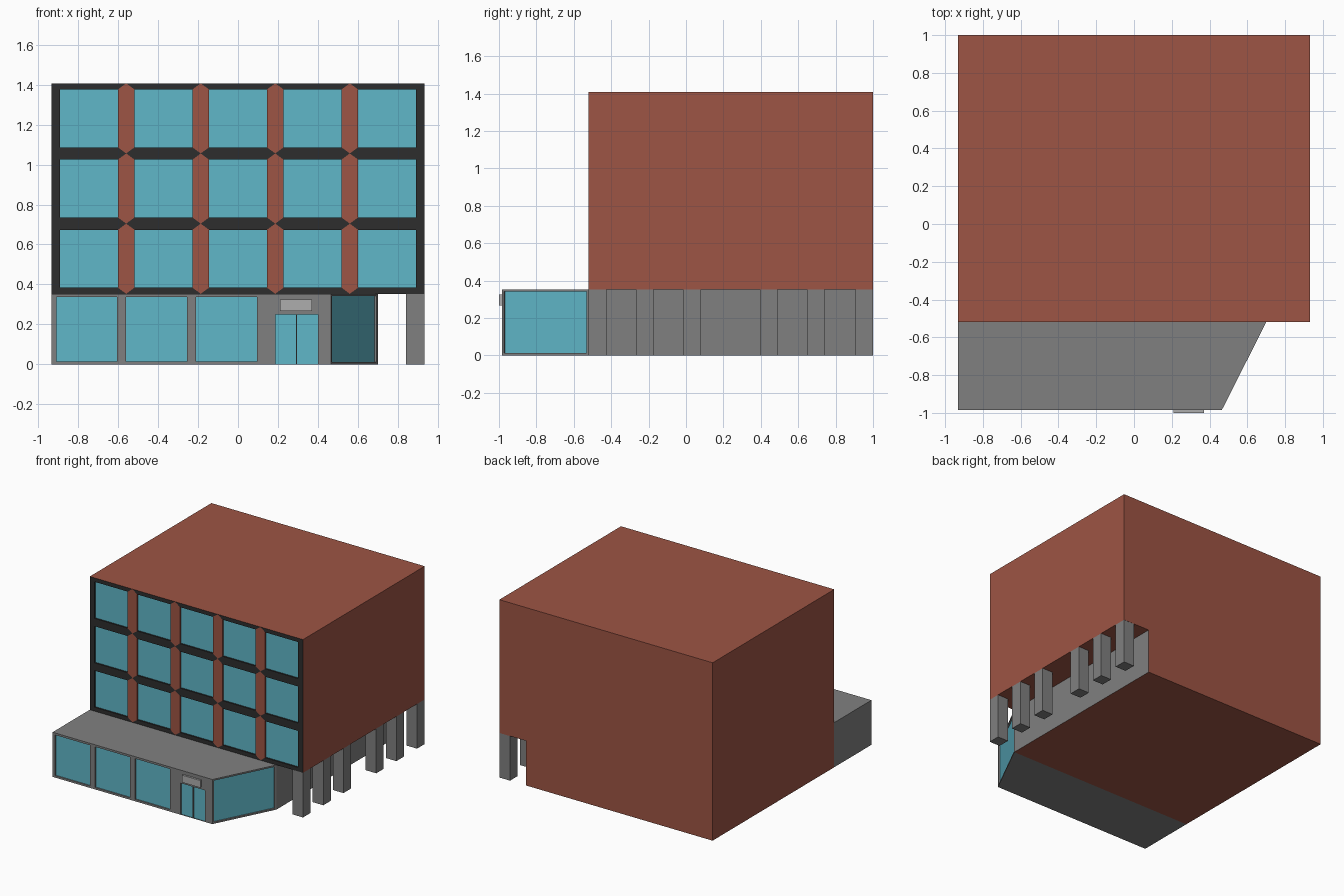
import bpy, bmesh
from mathutils import Vector

if "Cube" in bpy.data.objects:
    bpy.data.objects.remove(bpy.data.objects["Cube"])

W, YF, YB, YA = 0.933, -0.52, 1.0, -0.985   # half width, facade, back, annex front
Z1, Z2 = 0.353, 1.407                       # ground floor top, roof
XC, XR = 0.465, 0.70                        # annex corner, recessed right wall


def material(name, rgb):
    m = bpy.data.materials.new(name)
    m.diffuse_color = (*rgb, 1)
    m.use_nodes = True
    m.node_tree.nodes["Principled BSDF"].inputs["Base Color"].default_value = m.diffuse_color
    return m


MATS = [material("grey", (0.216, 0.216, 0.216)),
        material("brick", (0.337, 0.089, 0.058)),
        material("dark_frame", (0.027, 0.027, 0.027)),
        material("glass", (0.117, 0.474, 0.58)),
        material("sign_grey", (0.42, 0.42, 0.42))]
GREY, BRICK, DARK, GLASS, SIGN = range(5)


def finish(bm, name):
    bmesh.ops.remove_doubles(bm, verts=bm.verts, dist=1e-5)
    me = bpy.data.meshes.new(name)
    bm.to_mesh(me)
    bm.free()
    for m in MATS:
        me.materials.append(m)
    ob = bpy.data.objects.new(name, me)
    bpy.context.collection.objects.link(ob)
    return ob


def face(bm, pts, mat):
    f = bm.faces.new([bm.verts.new(p) for p in pts])
    f.material_index = mat


def prism(name, outline, z0, z1, side_mats, cap_mat):
    """Counter-clockwise outline extruded up; a side material of None leaves that side open."""
    bm = bmesh.new()
    n = len(outline)
    for i, mat in enumerate(side_mats):
        if mat is not None:
            a, b = outline[i], outline[(i + 1) % n]
            face(bm, [(*a, z0), (*b, z0), (*b, z1), (*a, z1)], mat)
    face(bm, [(*p, z1) for p in outline], cap_mat)
    face(bm, [(*p, z0) for p in reversed(outline)], cap_mat)
    return finish(bm, name)


def box(name, x0, x1, y0, y1, z0, z1, mat):
    return prism(name, [(x0, y0), (x1, y0), (x1, y1), (x0, y1)], z0, z1, [mat] * 4, mat)


def window_cell(bm, origin, u, outer, inner, mats, depth=0.012):
    """Mitred frame (bottom, right, top, left) round a recessed pane."""
    up = Vector((0, 0, 1))
    back = -u.cross(up) * depth

    def ring(r, off):
        a, b, c, d = r
        return [origin + u * x + up * z + off for x, z in ((a, c), (b, c), (b, d), (a, d))]

    o, i, p = ring(outer, Vector()), ring(inner, Vector()), ring(inner, back)
    for k in range(4):
        j = (k + 1) % 4
        gap = abs((inner[2] - outer[2], outer[1] - inner[1],
                   outer[3] - inner[3], inner[0] - outer[0])[k])
        if gap > 1e-4:
            face(bm, [o[k], o[j], i[j], i[k]], mats[k])
        face(bm, [i[k], i[j], p[j], p[k]], mats[k])
    face(bm, p, GLASS)


# Brick upper storeys, front left open for the facade
prism("upper_block", [(-W, YF), (W, YF), (W, YB), (-W, YB)], Z1, Z2,
      [None, BRICK, BRICK, BRICK], BRICK)

# Facade: 5 x 3 windows, dark bands and brick piers
bm = bmesh.new()
cw, ch, bar = 2 * W / 5, (Z2 - Z1) / 3, (0.042, 0.031)
for c in range(5):
    for r in range(3):
        x0, z0 = -W + c * cw, Z1 + r * ch
        window_cell(bm, Vector((0, YF, 0)), Vector((1, 0, 0)),
                    (x0, x0 + cw, z0, z0 + ch),
                    (x0 + bar[0], x0 + cw - bar[0], z0 + bar[1], z0 + ch - bar[1]),
                    (DARK, DARK if c == 4 else BRICK, DARK, DARK if c == 0 else BRICK))
finish(bm, "upper_facade")

# Ground floor under the block: brick outside, grey wall along the arcade
prism("ground_floor", [(-W, YF), (XR, YF), (XR, YB), (-W, YB)], 0, Z1,
      [None, GREY, BRICK, BRICK], BRICK)

# Single storey annex with slanted corner
prism("annex", [(-W, YA), (XC, YA), (XR, YF), (-W, YF)], 0, Z1,
      [None, None, None, GREY], GREY)

# Annex shop windows, door opening and slanted corner window
bm = bmesh.new()
splits = [-W, -0.583, -0.232, 0.14, XC]
openings = [(-0.91, -0.607, 0.015, 0.337), (-0.56, -0.255, 0.015, 0.337),
            (-0.21, 0.095, 0.015, 0.337), (0.187, 0.4, 0, 0.25)]
for k, hole in enumerate(openings):
    window_cell(bm, Vector((0, YA, 0)), Vector((1, 0, 0)),
                (splits[k], splits[k + 1], 0, Z1), hole, [GREY] * 4, 0.01)
slant = Vector((XR - XC, YF - YA, 0))
window_cell(bm, Vector((XC, YA, 0)), slant.normalized(), (0, slant.length, 0, Z1),
            (0.014, slant.length - 0.014, 0.012, Z1 - 0.012), [GREY] * 4, 0.012)
finish(bm, "annex_front")

# Line between door leaves, and blank sign plate above
box("door_mullion", 0.2915, 0.2955, YA + 0.002, YA + 0.01, 0, 0.25, GREY)
box("sign_plate", 0.21, 0.37, -1.0, YA, 0.268, 0.325, SIGN)

# Arcade columns under the right overhang
for k, y in enumerate((-0.52, -0.267, -0.015, 0.395, 0.647, 0.905)):
    box(f"column_{k + 1}", 0.84, W, y, y + 0.094, 0, Z1, GREY)
